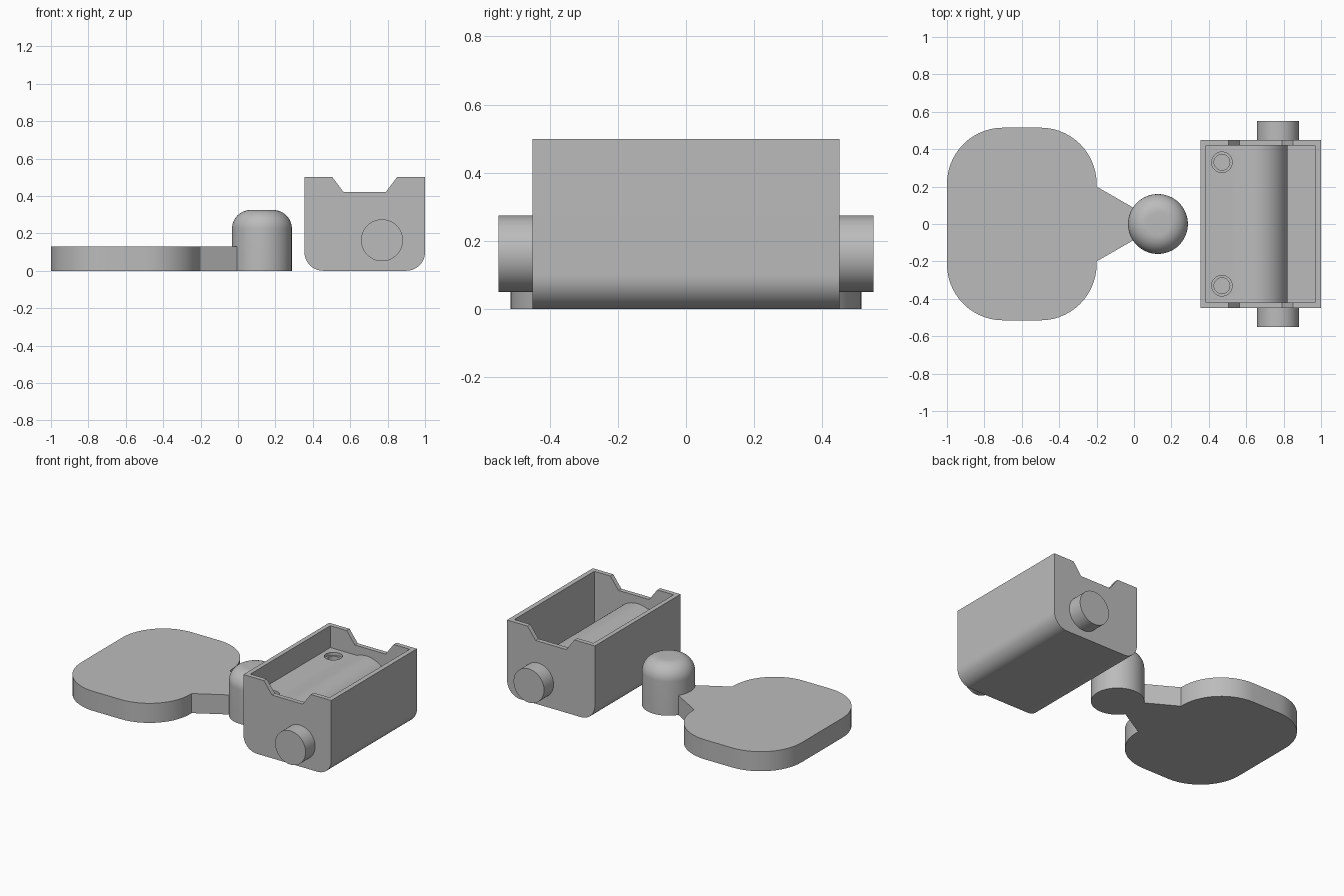
import bpy, bmesh
from math import pi, cos, sin, asin, radians

cube = bpy.data.objects.get("Cube")
if cube:
    bpy.data.objects.remove(cube, do_unlink=True)

grey = bpy.data.materials.new("plain grey")
grey.use_nodes = True
tone = (0.5, 0.5, 0.5, 1)
grey.diffuse_color = tone
grey.node_tree.nodes["Principled BSDF"].inputs["Base Color"].default_value = tone


def arc(cx, cy, r, start, end, steps=14):
    """Points on an arc, angles in degrees."""
    angles = [radians(start + (end - start) * i / steps) for i in range(steps + 1)]
    return [(cx + r * cos(a), cy + r * sin(a)) for a in angles]


def finish(name, bm):
    bmesh.ops.recalc_face_normals(bm, faces=bm.faces)
    mesh = bpy.data.meshes.new(name)
    bm.to_mesh(mesh)
    bm.free()
    mesh.materials.append(grey)
    obj = bpy.data.objects.new(name, mesh)
    bpy.context.collection.objects.link(obj)
    return obj


def prism(name, profile, low, high, axis="z"):
    """Extrude a closed profile: xy along z, or xz along y."""
    def place(p, h):
        return (p[0], p[1], h) if axis == "z" else (p[0], h, p[1])
    bm = bmesh.new()
    bottom = [bm.verts.new(place(p, low)) for p in profile]
    top = [bm.verts.new(place(p, high)) for p in profile]
    bm.faces.new(bottom)
    bm.faces.new(top)
    for i in range(len(profile)):
        j = (i + 1) % len(profile)
        bm.faces.new((bottom[i], bottom[j], top[j], top[i]))
    return finish(name, bm)


def lathe(name, cx, profile, steps=64):
    """Spin an (r, z) profile running from axis to axis."""
    bm = bmesh.new()
    verts = [bm.verts.new((cx + r, 0, z)) for r, z in profile]
    edges = [bm.edges.new(pair) for pair in zip(verts, verts[1:])]
    bmesh.ops.spin(bm, geom=verts + edges, cent=(cx, 0, 0), axis=(0, 0, 1),
                   angle=2 * pi, steps=steps)
    bmesh.ops.remove_doubles(bm, verts=bm.verts, dist=0.0001)
    return finish(name, bm)


def circle(cx, cy, r, steps=48):
    return arc(cx, cy, r, 0, 360, steps)[:-1]


def cut(target, cutter):
    cutter.hide_render = True
    mod = target.modifiers.new("cut", "BOOLEAN")
    mod.operation = "DIFFERENCE"
    mod.solver = "EXACT"
    mod.object = cutter
    bpy.context.view_layer.objects.active = target
    bpy.ops.object.modifier_apply(modifier=mod.name)
    bpy.data.objects.remove(cutter, do_unlink=True)


# Open box with rounded lower edges
left, right, r = 0.355, 1.0, 0.1
shell = (arc(left + r, r, r, 180, 270) + arc(right - r, r, r, 270, 360)
         + [(right, 0.5), (left, 0.5)])
box = prism("open_box", shell, -0.45, 0.45, "y")

# Cavity leaves a raised shelf that ends in a rounded hump
hump_x, hump_z, hump_r, shelf_z = 0.65, 0.2, 0.17, 0.355
meet = 180 - asin((shelf_z - hump_z) / hump_r) * 180 / pi
cavity = ([(0.385, 0.6), (0.385, shelf_z)]
          + arc(hump_x, hump_z, hump_r, meet, 0, 20)
          + [(0.82, 0.05), (0.968, 0.05), (0.968, 0.6)])
cut(box, prism("cavity_cutter", cavity, -0.42, 0.42, "y"))

# Sloped notches in the end walls
notch = [(0.43, 0.6), (0.505, 0.5), (0.565, 0.42), (0.79, 0.42), (0.85, 0.5), (0.925, 0.6)]
cut(box, prism("notch_cutter", notch, -0.6, 0.6, "y"))

# Stepped screw holes in the shelf
for side in (-1, 1):
    for radius, depth in ((0.055, 0.335), (0.042, 0.2)):
        cut(box, prism("hole_cutter", circle(0.47, side * 0.33, radius), depth, 0.45))

# Pivot pegs on both ends
pegs = [prism(name, circle(0.77, 0.163, 0.112, 64), side * 0.44, side * 0.55, "y")
        for name, side in (("front_peg", -1), ("back_peg", 1))]

# Paddle plate with a tapered neck
plate = (arc(-0.5, 0.215, 0.3, 0, 90) + arc(-0.7, 0.215, 0.3, 90, 180)
         + arc(-0.7, -0.215, 0.3, 180, 270) + arc(-0.5, -0.215, 0.3, 270, 360)
         + [(-0.2, -0.2), (0.0, -0.085), (0.0, 0.085), (-0.2, 0.2)])
paddle = prism("paddle_plate", plate, 0, 0.13)

# Domed knob at the end of the neck
knob = lathe("domed_knob", 0.128,
             [(0, 0), (0.16, 0)] + arc(0.06, 0.225, 0.1, 0, 90) + [(0, 0.325)])

bpy.ops.object.select_all(action="DESELECT")
for obj in [box, paddle, knob] + pegs:
    obj.select_set(True)
bpy.context.view_layer.objects.active = box
bpy.ops.object.shade_smooth_by_angle(angle=radians(30))
